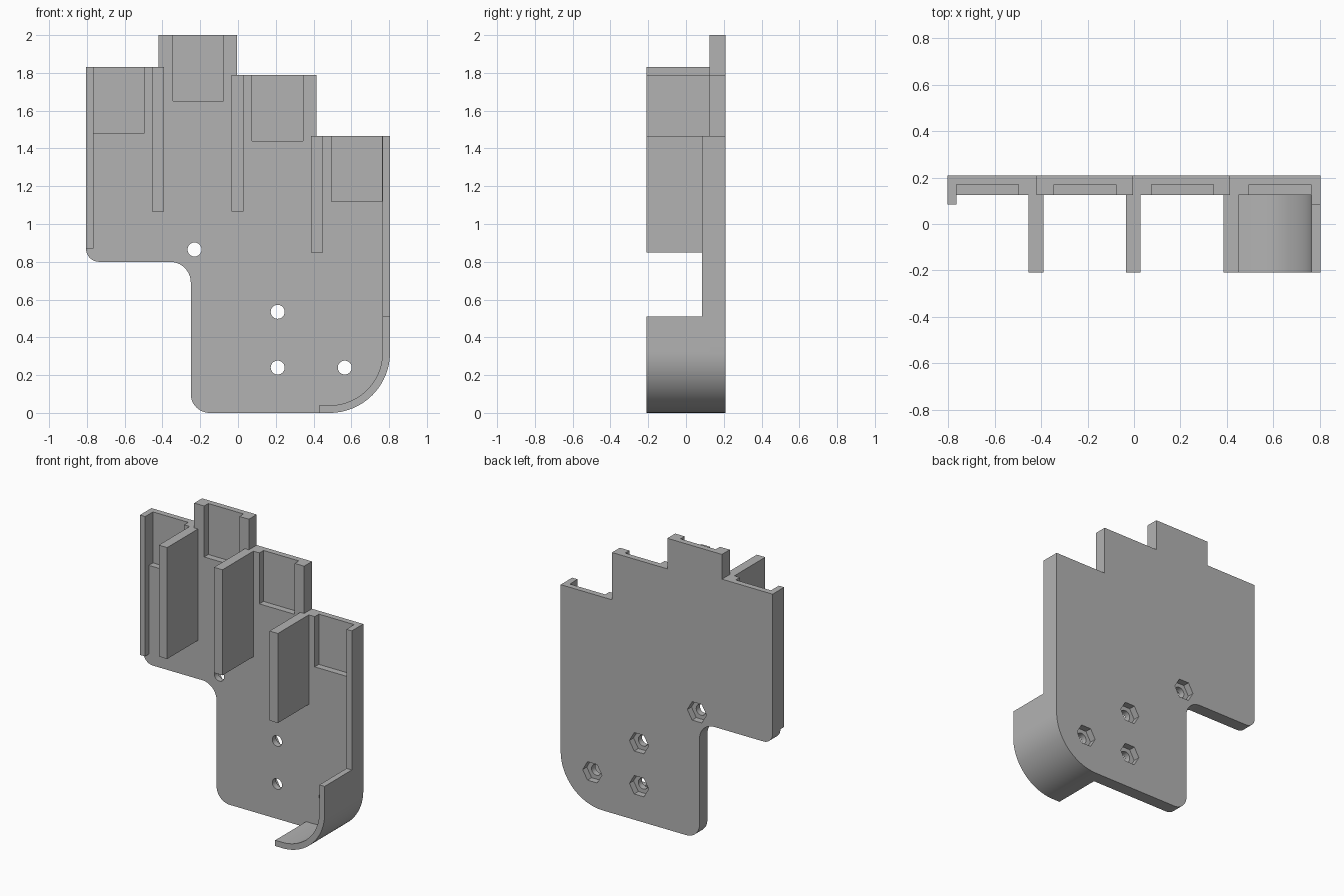
import bpy, bmesh
from math import cos, sin, pi, radians

cube = bpy.data.objects.get("Cube")
if cube:
    bpy.data.objects.remove(cube, do_unlink=True)

grey = bpy.data.materials.new("plain grey")
grey.use_nodes = True
colour = (0.45, 0.45, 0.45, 1)
grey.diffuse_color = colour
grey.node_tree.nodes["Principled BSDF"].inputs["Base Color"].default_value = colour

FRONT, FACE, BACK = -0.21, 0.125, 0.21   # depth of guard edge, plate front, plate back
SIDE = 0.805


def arc(cx, cz, r, start, end, steps=12):
    """Points of an arc in the x-z plane, angles in degrees."""
    angles = [radians(start + (end - start) * i / steps) for i in range(steps + 1)]
    return [(cx + r * cos(a), cz + r * sin(a)) for a in angles]


def extrude(name, outline, y0, y1):
    """Solid made by pushing an x-z outline from y0 to y1."""
    bm = bmesh.new()
    face = bm.faces.new([bm.verts.new((x, y0, z)) for x, z in outline])
    new = bmesh.ops.extrude_face_region(bm, geom=[face])["geom"]
    verts = [v for v in new if isinstance(v, bmesh.types.BMVert)]
    bmesh.ops.translate(bm, verts=verts, vec=(0, y1 - y0, 0))
    bmesh.ops.recalc_face_normals(bm, faces=bm.faces)
    mesh = bpy.data.meshes.new(name)
    bm.to_mesh(mesh)
    bm.free()
    mesh.materials.append(grey)
    obj = bpy.data.objects.new(name, mesh)
    bpy.context.collection.objects.link(obj)
    return obj


def block(name, x0, x1, z0, z1, y0, y1):
    return extrude(name, [(x0, z0), (x1, z0), (x1, z1), (x0, z1)], y0, y1)


def select(obj):
    bpy.ops.object.select_all(action="DESELECT")
    obj.select_set(True)
    bpy.context.view_layer.objects.active = obj


def cut(target, cutter):
    cutter.hide_render = True
    select(target)
    mod = target.modifiers.new("cut", "BOOLEAN")
    mod.operation, mod.solver, mod.object = "DIFFERENCE", "EXACT", cutter
    bpy.ops.object.modifier_apply(modifier=mod.name)
    bpy.data.objects.remove(cutter, do_unlink=True)


# Back plate with stepped top and rounded lower corners
outline = [(-SIDE, 1.83), (-0.42, 1.83), (-0.42, 2), (-0.005, 2), (-0.005, 1.79),
           (0.415, 1.79), (0.415, 1.465), (SIDE, 1.465)]
outline += arc(SIDE - 0.32, 0.32, 0.32, 0, -90, 24)
outline += arc(-0.15, 0.1, 0.1, 270, 180)
outline += arc(-0.36, 0.69, 0.11, 0, 90)
outline += arc(-SIDE + 0.07, 0.87, 0.07, 270, 180)
plate = extrude("back_plate", outline, FACE, BACK)

# Shallow recesses open at the top of each step
for x, bottom, top in [(-0.765, 1.48, 1.83), (-0.345, 1.65, 2),
                       (0.075, 1.44, 1.79), (0.495, 1.12, 1.465)]:
    cut(plate, block("recess_cutter", x, x + 0.268, bottom, top + 0.1, 0, 0.17))

# Screw holes with hexagonal nut pockets at the back
for x, z in [(-0.23, 0.865), (0.21, 0.535), (0.21, 0.24), (0.565, 0.24)]:
    cut(plate, extrude("hole_cutter", arc(x, z, 0.037, 0, 345, 23), 0, 0.4))
    cut(plate, extrude("nut_cutter", arc(x, z, 0.073, 0, 300, 5), 0.165, 0.4))

# Upright dividers
for name, x, bottom, top in [("right_divider", -0.423, 1.065, 1.83),
                             ("middle_divider", -0.003, 1.065, 1.79),
                             ("left_divider", 0.418, 0.85, 1.465)]:
    block(name, x - 0.032, x + 0.032, bottom, top, FRONT, FACE)

# Low rims along both sides
block("right_rim", -SIDE, -0.765, 0.87, 1.83, 0.085, FACE)
block("left_rim", 0.765, SIDE, 0.51, 1.465, 0.085, FACE)

# Curved guard around the lower corner
outer = [(SIDE, 0.51)] + arc(SIDE - 0.32, 0.32, 0.32, 0, -90, 24) + [(0.43, 0)]
inner = [(0.43, 0.04)] + arc(SIDE - 0.32, 0.32, 0.28, -90, 0, 24) + [(0.765, 0.51)]
guard = extrude("corner_guard", outer + inner, FRONT, FACE)

for obj in (plate, guard):
    select(obj)
    bpy.ops.object.shade_smooth_by_angle(angle=radians(30))
